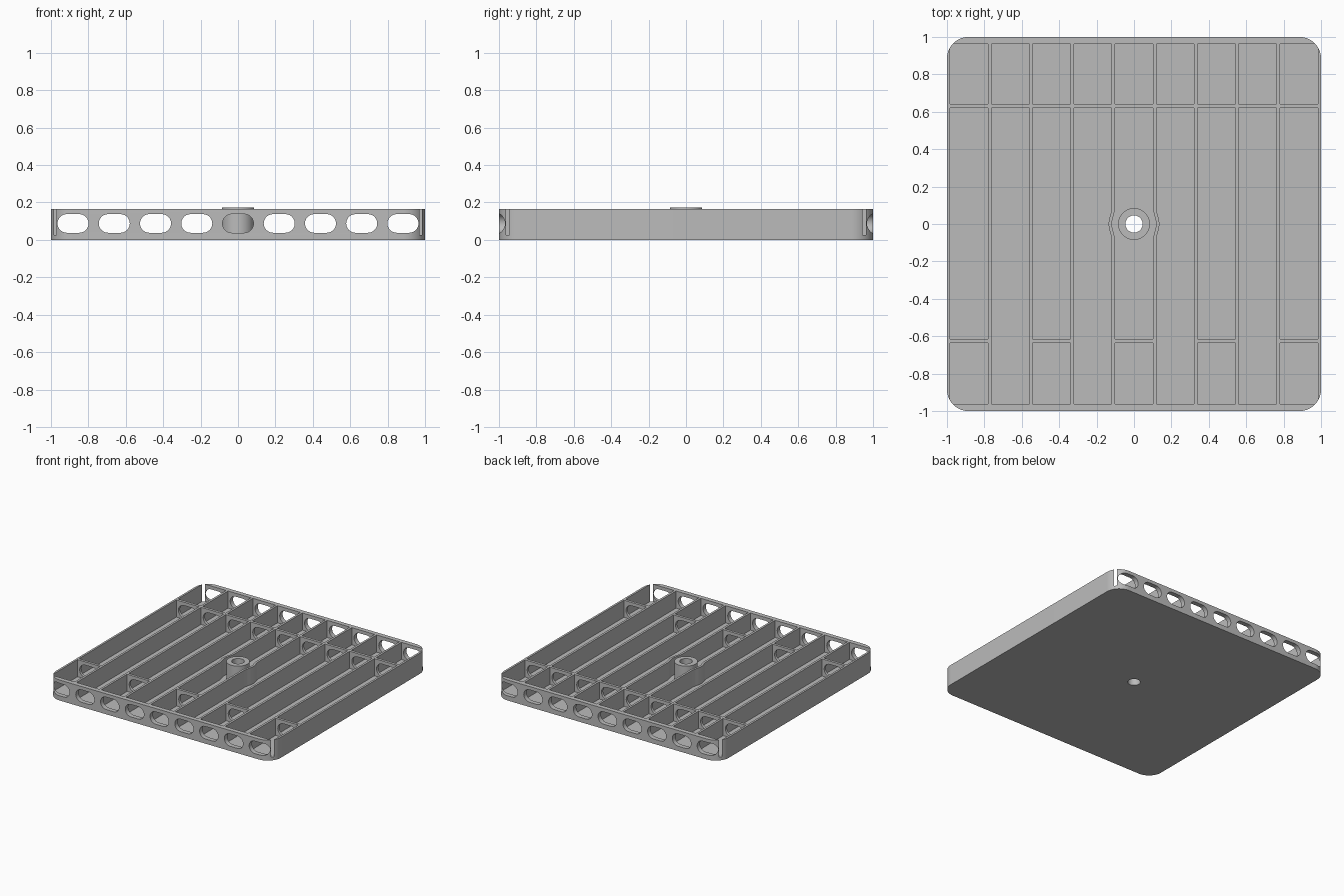
import bpy, bmesh, math
from mathutils import Vector

if "Cube" in bpy.data.objects:
    bpy.data.objects.remove(bpy.data.objects["Cube"], do_unlink=True)

HEIGHT, FLOOR = 0.165, 0.027
PITCH, HALF = 0.2205, 0.1015      # pocket spacing and half width
CORNER = 0.115
SLOT_Z, SLOT_R, SLOT_HALF = 0.088, 0.05, 0.083

grey = bpy.data.materials.new("plain grey")
grey.use_nodes = True
grey.diffuse_color = (0.5, 0.5, 0.5, 1)
grey.node_tree.nodes["Principled BSDF"].inputs["Base Color"].default_value = (0.5, 0.5, 0.5, 1)


def arc(cx, cy, r, start, end, steps):
    return [(cx + r * math.cos(math.radians(start + (end - start) * i / steps)),
             cy + r * math.sin(math.radians(start + (end - start) * i / steps)))
            for i in range(steps + 1)]


def add_prism(bm, points, offset):
    """Extrude a closed loop of 3D points along an offset."""
    face = bm.faces.new([bm.verts.new(p) for p in points])
    ext = bmesh.ops.extrude_face_region(bm, geom=[face])
    verts = [g for g in ext["geom"] if isinstance(g, bmesh.types.BMVert)]
    bmesh.ops.translate(bm, verts=verts, vec=Vector(offset))


def make(name, bm):
    bmesh.ops.recalc_face_normals(bm, faces=bm.faces)
    mesh = bpy.data.meshes.new(name)
    bm.to_mesh(mesh)
    bm.free()
    mesh.materials.append(grey)
    ob = bpy.data.objects.new(name, mesh)
    bpy.context.collection.objects.link(ob)
    return ob


def activate(ob):
    bpy.ops.object.select_all(action='DESELECT')
    ob.select_set(True)
    bpy.context.view_layer.objects.active = ob


def cut(ob, cutter):
    cutter.hide_render = True
    mod = ob.modifiers.new("cut", 'BOOLEAN')
    mod.operation, mod.solver, mod.object = 'DIFFERENCE', 'EXACT', cutter
    activate(ob)
    bpy.ops.object.modifier_apply(modifier=mod.name)
    bpy.data.objects.remove(cutter, do_unlink=True)


def bulge(y):
    """Ribs beside the boss swell outward around it."""
    return 0.0165 * (1 + math.cos(math.pi * y / 0.09)) / 2 if abs(y) < 0.09 else 0


# Tray block with rounded corners
bm = bmesh.new()
c = 1 - CORNER
outline = []
for i, (sx, sy) in enumerate([(1, 1), (-1, 1), (-1, -1), (1, -1)]):
    outline += arc(sx * c, sy * c, CORNER, i * 90, i * 90 + 90, 16)
add_prism(bm, [(x, y, 0) for x, y in outline], (0, 0, HEIGHT))
tray = make("ribbed_tray", bm)

# Pockets between the ribs
bm = bmesh.new()
for k in range(-4, 5):
    spans = [(0.642, 0.963)]
    if k % 2 == 0:
        spans += [(-0.615, 0.62), (-0.963, -0.636)]
    else:
        spans += [(-0.963, 0.62)]
    right = {0: 1, -1: -1}.get(k, 0)
    left = {0: -1, 1: 1}.get(k, 0)
    for low, high in spans:
        ys = [low, high]
        if low < 0 < high and (left or right):
            ys = [low] + [0.09 * i / 10 for i in range(-10, 11)] + [high]
        loop = [(k * PITCH + HALF + right * bulge(y), y, FLOOR) for y in ys]
        loop += [(k * PITCH - HALF + left * bulge(y), y, FLOOR)
                 for y in (reversed(ys) if left or not right else [high, low])]
        add_prism(bm, loop, (0, 0, HEIGHT))
cut(tray, make("pocket_cutter", bm))

# Rounded slots through the end walls and cross ribs
bm = bmesh.new()
d = SLOT_HALF - SLOT_R
for k in range(-4, 5):
    x = k * PITCH
    slot = arc(x + d, SLOT_Z, SLOT_R, -90, 90, 12) + arc(x - d, SLOT_Z, SLOT_R, 90, 270, 12)
    add_prism(bm, [(px, -1.1, pz) for px, pz in slot], (0, 2.2, 0))
cut(tray, make("slot_cutter", bm))


def cylinder(name, radius, low, high):
    bm = bmesh.new()
    add_prism(bm, [(x, y, low) for x, y in arc(0, 0, radius, 0, 360, 48)[:-1]],
              (0, 0, high - low))
    return make(name, bm)


# Central boss with a through hole
boss = cylinder("centre_boss", 0.085, FLOOR, 0.172)
for part in (tray, boss):
    cut(part, cylinder("hole_cutter", 0.046, -0.1, 0.3))
    activate(part)
    bpy.ops.object.shade_smooth_by_angle(angle=math.radians(30))
